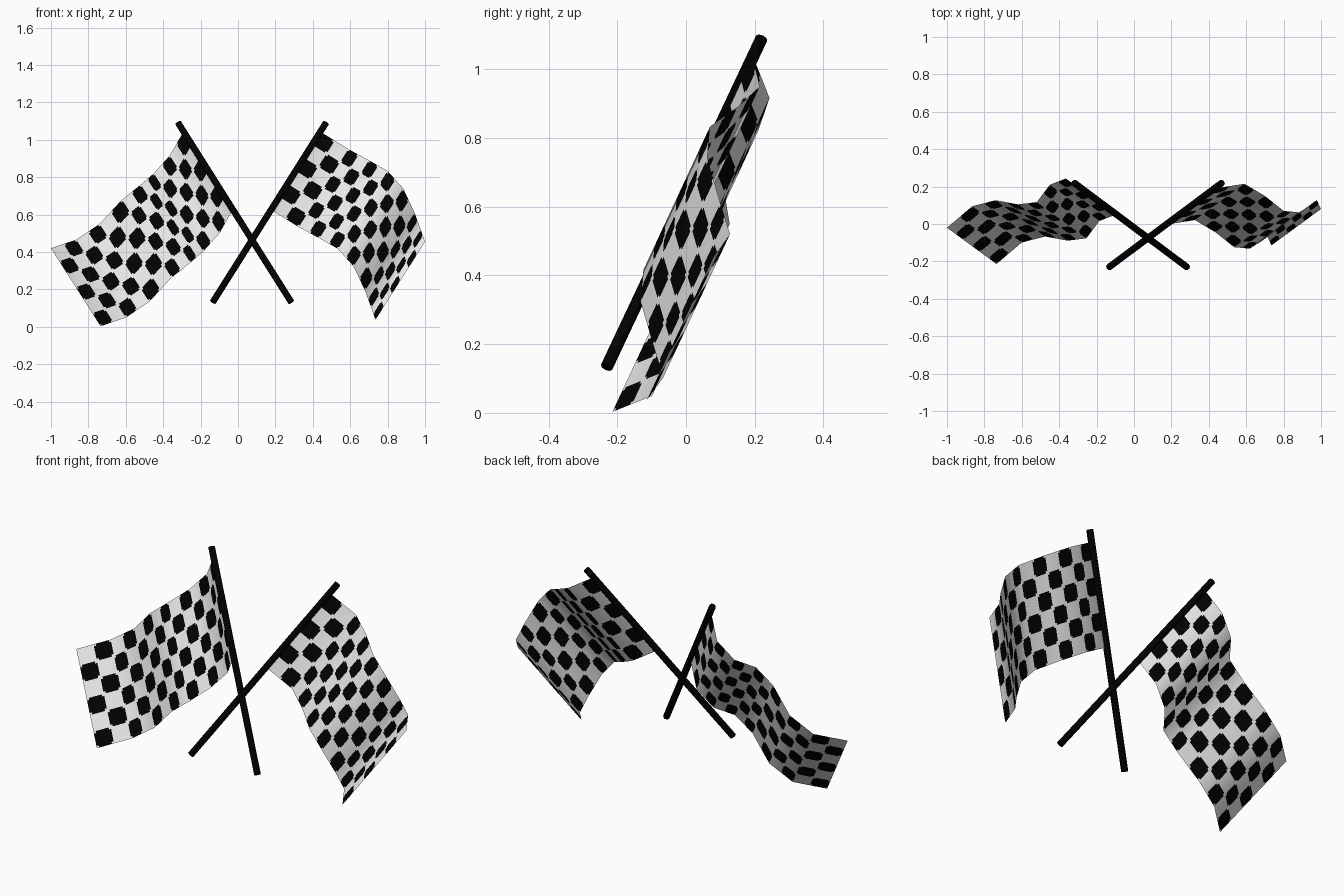
import bpy
import math
from mathutils import Vector

if "Cube" in bpy.data.objects:
    bpy.data.objects.remove(bpy.data.objects["Cube"])

ROWS, SUB = 6, 8                # checker rows and subdivisions per square
COLS_PER_FOLD = 2               # two checker columns on every cloth panel


def material(name, rgb):
    m = bpy.data.materials.new(name)
    m.diffuse_color = (*rgb, 1)
    m.use_nodes = True
    m.node_tree.nodes["Principled BSDF"].inputs["Base Color"].default_value = m.diffuse_color
    return m


white = material("cloth white", (0.8, 0.8, 0.8))
black = material("black", (0.0005, 0.0005, 0.0005))


def pole(name, top, bottom):
    top, bottom = Vector(top), Vector(bottom)
    axis = top - bottom
    bpy.ops.mesh.primitive_cylinder_add(
        vertices=8, radius=0.018, depth=axis.length, location=(top + bottom) / 2,
        rotation=axis.to_track_quat('Z', 'Y').to_euler())
    ob = bpy.context.object
    ob.name = name
    ob.data.materials.append(black)
    bpy.ops.object.shade_smooth_by_angle(angle=math.radians(50))


def flag(name, edge, hoist):
    """Wavy top edge swept along the hoist direction, coloured as a checker."""
    pts = [Vector(p) for p in edge]
    hoist = Vector(hoist)
    # soft normals at the fold lines, facing the front
    folds = []
    for i in range(len(pts)):
        t = pts[min(i + 1, len(pts) - 1)] - pts[max(i - 1, 0)]
        n = t.cross(hoist).normalized()
        folds.append(n if n.y < 0 else -n)

    # grid: every panel between two folds holds the same number of columns
    step = COLS_PER_FOLD * SUB
    nu, nv = (len(pts) - 1) * step, ROWS * SUB
    verts, normals, faces = [], [], []
    for i in range(nu + 1):
        s = min(i // step, len(pts) - 2)
        k = i / step - s
        p = pts[s].lerp(pts[s + 1], k)
        n = folds[s].lerp(folds[s + 1], k).normalized()
        for j in range(nv + 1):
            verts.append(p + hoist * (j / nv))
            normals.append(n)
    flip = (pts[-1] - pts[0]).cross(hoist).y > 0
    for i in range(nu):
        for j in range(nv):
            a = i * (nv + 1) + j
            f = (a, a + nv + 1, a + nv + 2, a + 1)
            faces.append(f[::-1] if flip else f)
    me = bpy.data.meshes.new(name)
    me.from_pydata(verts, [], faces)
    me.materials.append(white)
    me.materials.append(black)
    # black squares with clipped corners
    for k, poly in enumerate(me.polygons):
        i, j = divmod(k, nv)
        u = abs((i % SUB + 0.5) / SUB - 0.5)
        v = abs((j % SUB + 0.5) / SUB - 0.5)
        poly.material_index = int((i // SUB + j // SUB) % 2 == 0 and u + v < 0.8)
        poly.use_smooth = True
    me.normals_split_custom_set_from_vertices(normals)
    bpy.context.collection.objects.link(bpy.data.objects.new(name, me))


# crossed poles
pole("left_pole", (-0.32, 0.22, 1.09), (0.284, -0.231, 0.133))
pole("right_pole", (0.47, 0.22, 1.09), (-0.134, -0.231, 0.133))

# waving flags: top edge from pole to free end
flag("left_flag",
     [(-0.295, 0.195, 1.037), (-0.365, 0.243, 0.916), (-0.45, 0.21, 0.82),
      (-0.52, 0.117, 0.76), (-0.62, 0.105, 0.68), (-0.74, 0.127, 0.55),
      (-0.865, 0.095, 0.466), (-1.0, -0.02, 0.42)],
     (0.265, -0.194, -0.417))
flag("right_flag",
     [(0.445, 0.192, 1.04), (0.59, 0.215, 0.95), (0.70, 0.15, 0.89),
      (0.80, 0.07, 0.833), (0.883, 0.062, 0.74), (0.944, 0.10, 0.61),
      (0.977, 0.128, 0.52), (1.0, 0.08, 0.454)],
     (-0.265, -0.194, -0.417))
